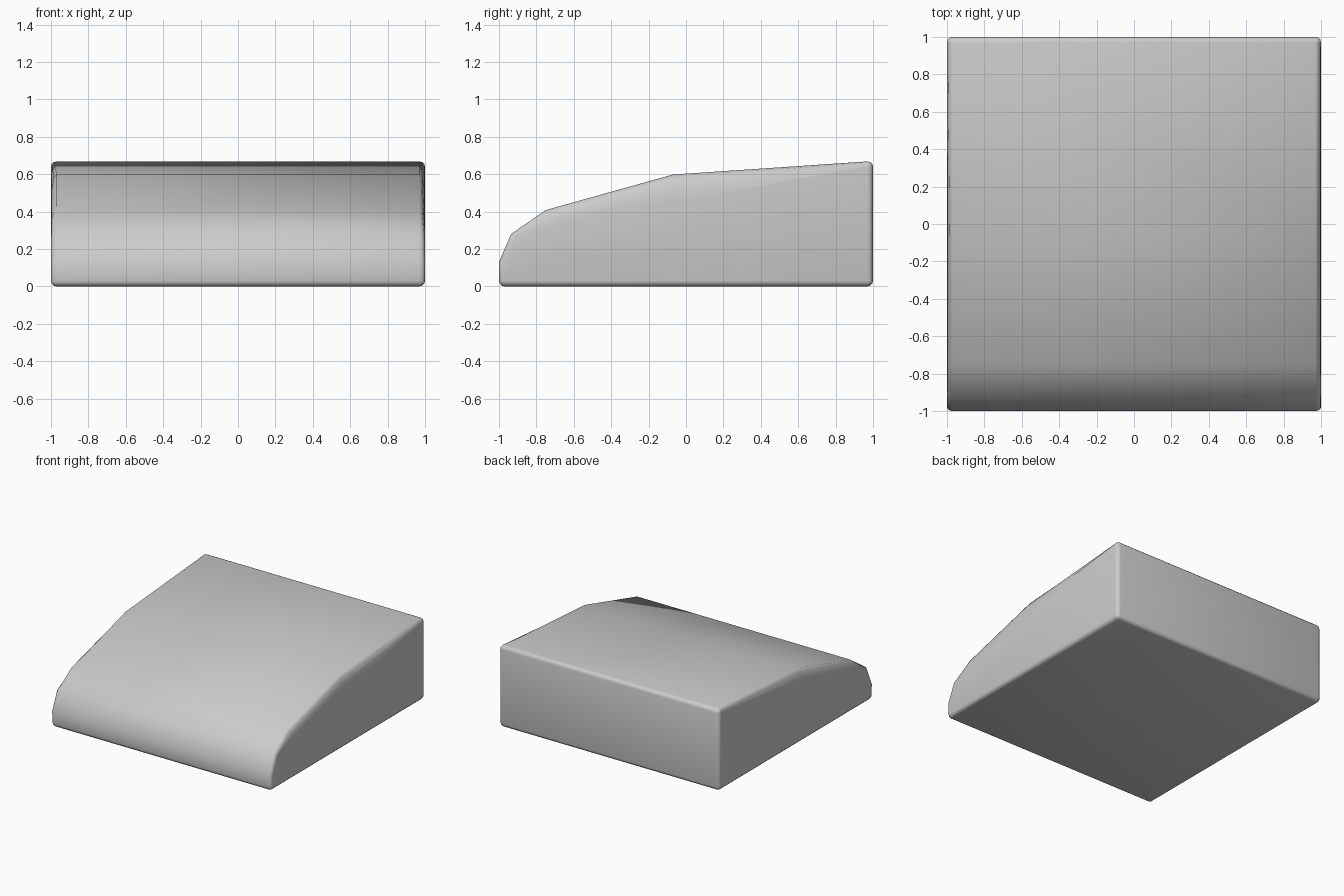
import bpy, bmesh, math

if "Cube" in bpy.data.objects:
    bpy.data.objects.remove(bpy.data.objects["Cube"])

R = 0.03   # edge rounding
SEG = 3


def corner(cy, cz, start):
    """Quarter-round corner; every point shrinks to the arc centre on the side face."""
    pts = []
    for i in range(SEG + 1):
        a = math.radians(start + 90 * i / SEG)
        pts.append(((cy + R * math.cos(a), cz + R * math.sin(a)), (cy, cz)))
    return pts


# Side outline as (full profile, inset side-face profile) pairs, counter-clockwise in y/z.
# The two middle top points drop to a straight chord on the side face.
outline = corner(-1 + R, R, 180)
outline += corner(1 - R, R, 270)
outline += corner(1 - R, 0.668 - R, 0)
outline += [((-0.07, 0.598), (-0.07, 0.45)),
            ((-0.75, 0.408), (-0.75, 0.315)),
            ((-0.935, 0.28), (-0.91, 0.27)),
            ((-1.0, 0.13), (-0.98, 0.115))]

# Cross-section rings: rounded edges on both sides
bm = bmesh.new()
steps = []
for i in range(SEG + 1):
    a = math.radians(90 * i / SEG)
    steps.append((1 - R + R * math.sin(a), 1 - math.cos(a)))
stations = [(-x, k) for x, k in reversed(steps)] + steps

rings = []
for x, k in stations:
    rings.append([bm.verts.new((x, p[0] + (q[0] - p[0]) * k, p[1] + (q[1] - p[1]) * k))
                  for p, q in outline])
n = len(outline)
for a, b in zip(rings, rings[1:]):
    for i in range(n):
        j = (i + 1) % n
        bm.faces.new((a[i], a[j], b[j], b[i]))

# Side faces
bm.faces.new(rings[0])
bm.faces.new(rings[-1])
bmesh.ops.remove_doubles(bm, verts=bm.verts, dist=0.0005)
bmesh.ops.recalc_face_normals(bm, faces=bm.faces)

mesh = bpy.data.meshes.new("wedge_body")
bm.to_mesh(mesh)
bm.free()
body = bpy.data.objects.new("wedge_body", mesh)
bpy.context.collection.objects.link(body)

# Smooth shading across the rounded front and edges
bpy.context.view_layer.objects.active = body
body.select_set(True)
bpy.ops.object.shade_smooth_by_angle(angle=math.radians(40))
